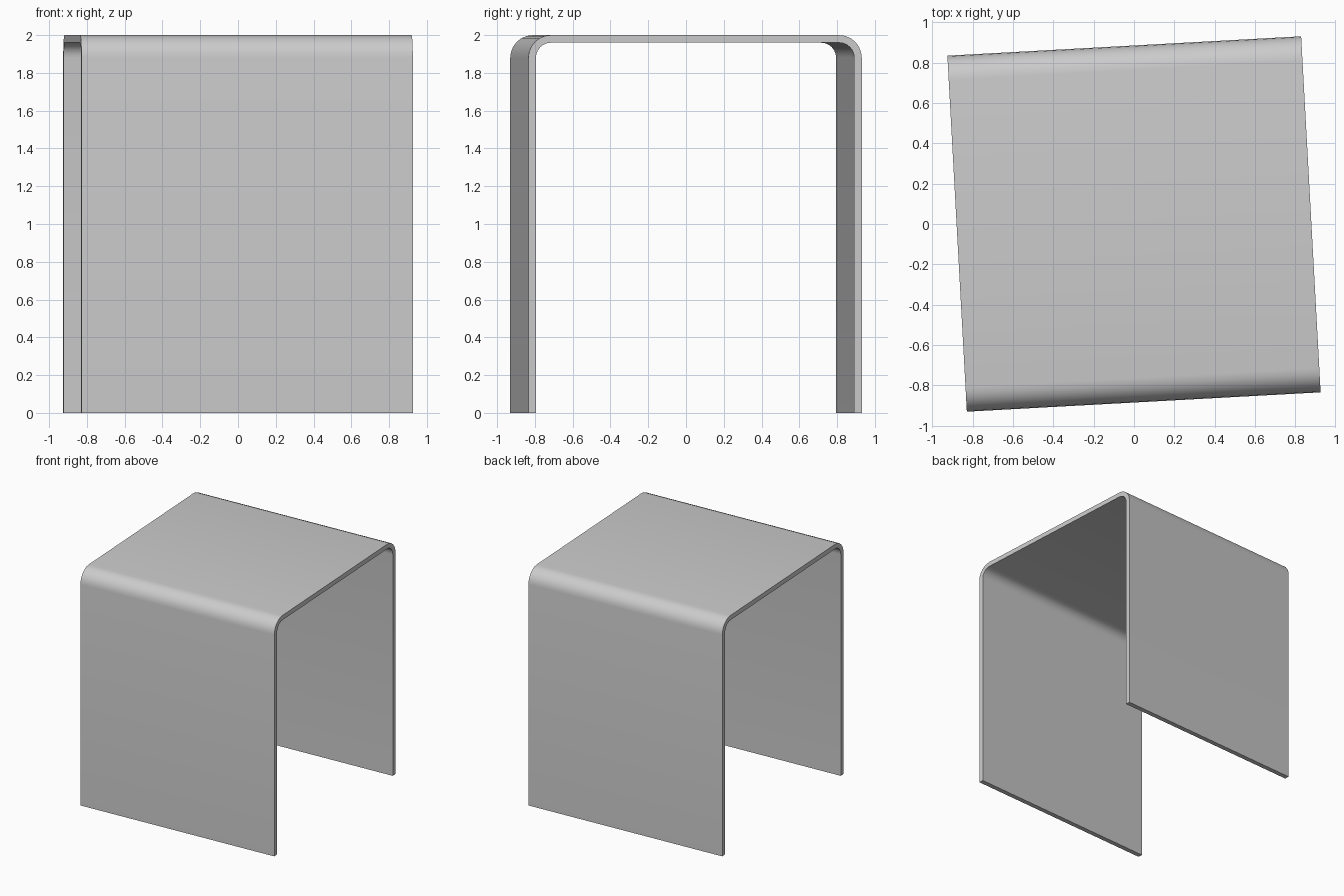
import bpy, bmesh, math

if "Cube" in bpy.data.objects:
    bpy.data.objects.remove(bpy.data.objects["Cube"])

LENGTH, WIDTH, HEIGHT = 1.757, 1.768, 2.0
THICK, RADIUS, SEGS = 0.04, 0.12, 6
ANGLE = math.radians(3.13)


def arch(inset):
    """U-shaped outline in (y, z), from front foot over the top to back foot."""
    r, c = RADIUS - inset, WIDTH / 2 - RADIUS
    arc = [math.pi / 2 * i / SEGS for i in range(SEGS + 1)]
    back = [(c + r * math.sin(a), HEIGHT - RADIUS + r * math.cos(a)) for a in arc]
    back.append((WIDTH / 2 - inset, 0))
    return [(-y, z) for y, z in reversed(back)] + back


# Bent sheet: closed profile between outer and inner outlines, extruded along x
outer, inner = arch(0), arch(THICK)
n = len(outer)
bm = bmesh.new()
rings = [[[bm.verts.new((x, y, z)) for y, z in line] for line in (outer, inner)]
         for x in (-LENGTH / 2, LENGTH / 2)]
(lo, li), (ro, ri) = rings
for i in range(n - 1):
    for a, b in ((lo, ro), (li, ri), (lo, li), (ro, ri)):
        bm.faces.new((a[i], a[i + 1], b[i + 1], b[i]))
for i in (0, n - 1):
    bm.faces.new((lo[i], ro[i], ri[i], li[i]))
bmesh.ops.recalc_face_normals(bm, faces=bm.faces)

mesh = bpy.data.meshes.new("bent_sheet_table")
bm.to_mesh(mesh)
bm.free()
table = bpy.data.objects.new("bent_sheet_table", mesh)
table.rotation_euler.z = ANGLE
bpy.context.collection.objects.link(table)

# Smooth bends, crisp sheet edges
bpy.context.view_layer.objects.active = table
table.select_set(True)
bpy.ops.object.shade_smooth_by_angle(angle=math.radians(30))
